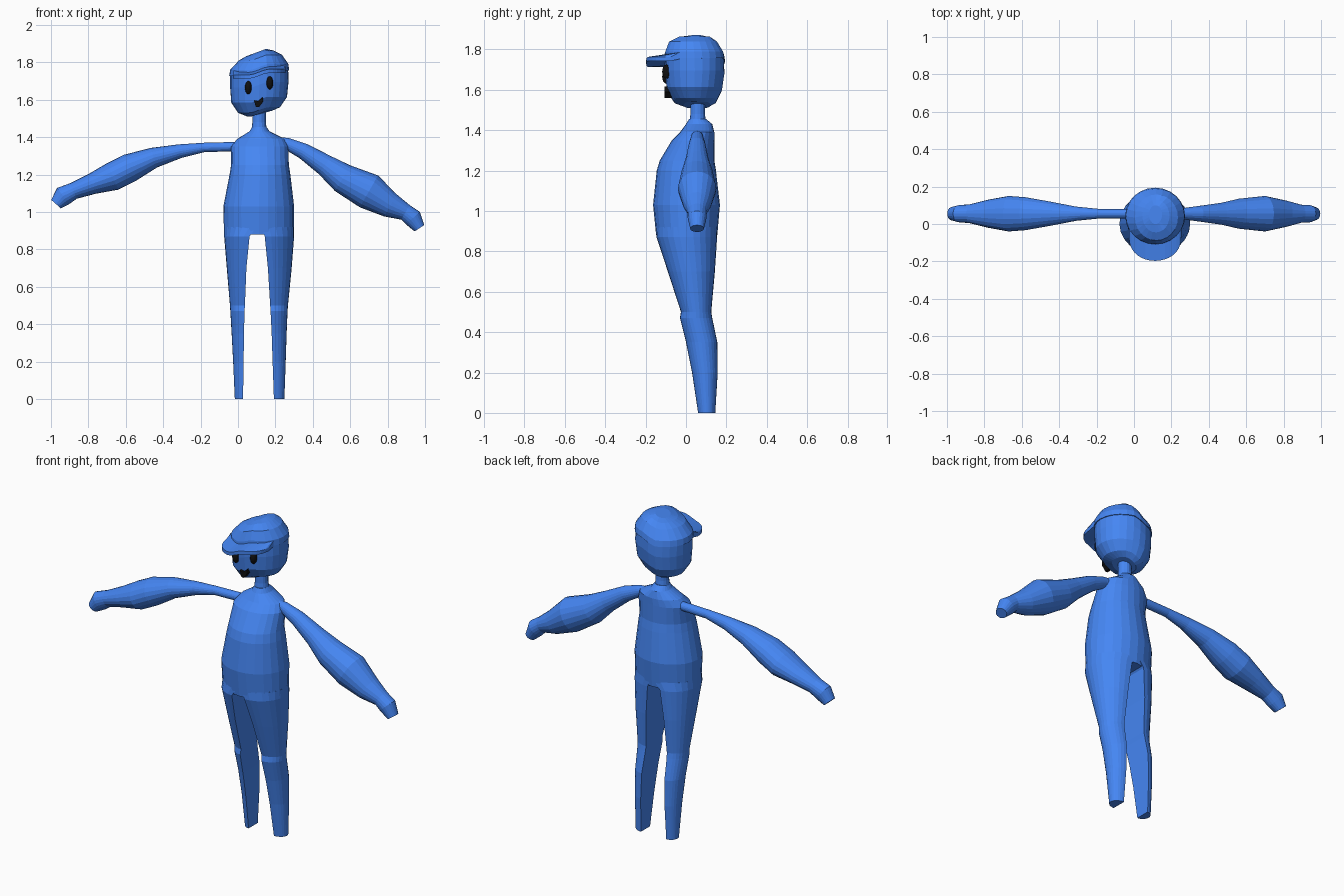
import bpy, bmesh, math
from mathutils import Vector, Matrix

CX = 0.113  # body centre line


def material(name, rgb):
    m = bpy.data.materials.new(name)
    m.diffuse_color = (*rgb, 1)
    return m


BLUE = material("blue", (0.06, 0.24, 0.9))
BLACK = material("black", (0.005, 0.005, 0.005))


def finish(name, bm, mat):
    bmesh.ops.recalc_face_normals(bm, faces=bm.faces)
    me = bpy.data.meshes.new(name)
    bm.to_mesh(me)
    bm.free()
    me.materials.append(mat)
    ob = bpy.data.objects.new(name, me)
    bpy.context.collection.objects.link(ob)
    return ob


def loft(name, rings, mat=BLUE):
    """Skin a list of equal-length closed rings and cap both ends."""
    bm = bmesh.new()
    rows = [[bm.verts.new(p) for p in r] for r in rings]
    n = len(rows[0])
    for a, b in zip(rows, rows[1:]):
        for i in range(n):
            j = (i + 1) % n
            bm.faces.new((a[i], a[j], b[j], b[i]))
    bm.faces.new(rows[0])
    bm.faces.new(rows[-1])
    return finish(name, bm, mat)


def skew(x):
    """The right half of the head sits slightly higher than the left."""
    return 0.015 * max(-1, min(1, (x - CX) / 0.04))


def oval(z, x0, x1, y0, y1, n=24, tilt=False):
    pts = []
    for i in range(n):
        a = math.tau * i / n
        x = (x0 + x1) / 2 + (x1 - x0) / 2 * math.cos(a)
        y = (y0 + y1) / 2 + (y1 - y0) / 2 * math.sin(a)
        pts.append((x, y, z + (skew(x) if tilt else 0)))
    return pts


# torso
loft("torso", [oval(*r) for r in [
    (0.88, -0.075, 0.30, -0.148, 0.155), (1.03, -0.078, 0.30, -0.163, 0.168),
    (1.20, -0.045, 0.28, -0.145, 0.148), (1.25, -0.037, 0.272, -0.13, 0.14),
    (1.35, -0.037, 0.268, -0.07, 0.14), (1.39, -0.005, 0.25, -0.03, 0.14),
    (1.43, 0.06, 0.17, 0.0, 0.13), (1.455, 0.078, 0.152, 0.015, 0.1)]])

# neck
loft("neck", [oval(z, CX - r, CX + r, 0.058 - r, 0.058 + r, 16)
              for z, r in [(1.43, 0.042), (1.48, 0.036), (1.56, 0.036)]])


# legs: D-shaped sections, flat on the inside
def leg_ring(z, outer, inner, y0, y1, n=14):
    pts = []
    for i in range(n + 1):
        a = -math.pi / 2 + math.pi * i / n
        pts.append((inner + (outer - inner) * math.cos(a),
                    (y0 + y1) / 2 + (y1 - y0) / 2 * math.sin(a), z))
    return pts


LEG_Y = [(0.92, -0.148, 0.155), (0.87, -0.146, 0.154), (0.70, -0.09, 0.143), (0.50, -0.025, 0.125),
         (0.47, -0.03, 0.13), (0.35, 0.0, 0.155), (0.20, 0.03, 0.157), (0.0, 0.06, 0.145)]
LEG_X = {
    "left_leg": [(-0.075, 0.10), (-0.074, 0.062), (-0.06, 0.045), (-0.043, 0.037),
                 (-0.041, 0.035), (-0.034, 0.032), (-0.026, 0.03), (-0.017, 0.027)],
    "right_leg": [(0.30, 0.125), (0.30, 0.143), (0.287, 0.16), (0.267, 0.172),
                  (0.265, 0.174), (0.26, 0.18), (0.255, 0.185), (0.248, 0.192)]}
for name, xs in LEG_X.items():
    loft(name, [leg_ring(z, o, i, a, b) for (z, a, b), (o, i) in zip(LEG_Y, xs)])


# arms: oval tubes along a path of (x, z, radius, depth radius)
def arm(name, path, n=20):
    rings = []
    for k, (x, z, r, ry) in enumerate(path):
        a, b = path[max(k - 1, 0)], path[min(k + 1, len(path) - 1)]
        t = Vector((b[0] - a[0], 0, b[1] - a[1])).normalized()
        side = Vector((-t.z, 0, t.x))
        rings.append([Vector((x, 0.055 + ry * math.cos(math.tau * i / n), z))
                      + side * r * math.sin(math.tau * i / n) for i in range(n)])
    loft(name, rings)


arm("left_arm", [(0.02, 1.35, 0.025, 0.025), (-0.18, 1.345, 0.025, 0.025),
                 (-0.31, 1.325, 0.037, 0.038), (-0.45, 1.29, 0.055, 0.065),
                 (-0.58, 1.235, 0.077, 0.088), (-0.67, 1.19, 0.077, 0.095),
                 (-0.78, 1.15, 0.056, 0.075), (-0.88, 1.112, 0.045, 0.05),
                 (-0.935, 1.085, 0.054, 0.046), (-0.973, 1.042, 0.034, 0.036)])
arm("right_arm", [(0.21, 1.37, 0.03, 0.028), (0.26, 1.365, 0.032, 0.03),
                  (0.35, 1.325, 0.043, 0.042), (0.465, 1.25, 0.058, 0.058),
                  (0.56, 1.18, 0.08, 0.08), (0.70, 1.11, 0.098, 0.095),
                  (0.815, 1.035, 0.068, 0.07), (0.895, 0.998, 0.045, 0.048),
                  (0.935, 0.967, 0.05, 0.047), (0.97, 0.913, 0.031, 0.034)])

# head
loft("head", [oval(*r, tilt=True) for r in [
    (1.525, 0.05, 0.18, -0.01, 0.12), (1.545, 0.0, 0.225, -0.06, 0.15),
    (1.60, -0.036, 0.262, -0.095, 0.178), (1.68, -0.042, 0.27, -0.103, 0.19),
    (1.76, -0.042, 0.268, -0.103, 0.188)]])

# cap crown
loft("cap_crown", [oval(*r, tilt=True) for r in [
    (1.742, -0.047, 0.273, -0.11, 0.194), (1.775, -0.042, 0.27, -0.107, 0.188),
    (1.825, 0.005, 0.235, -0.088, 0.158), (1.848, 0.045, 0.19, -0.045, 0.13),
    (1.858, 0.08, 0.15, 0.0, 0.10)]])

# cap visor: wedge sections swept across the forehead
sections = []
for i in range(17):
    a = math.pi * (0.02 + 0.96 * i / 16)
    x = CX - 0.14 * math.cos(a)
    y = -0.06 - 0.137 * math.sin(a) ** 0.8
    s = skew(x)
    sections.append([(x, -0.03, 1.738 + s), (x, y, 1.728 + s),
                     (x, y, 1.748 + s), (x, -0.03, 1.772 + s)])
loft("cap_visor", sections)

# eyes
for name, x, z in (("left_eye", 0.055, 1.665), ("right_eye", 0.17, 1.69)):
    bm = bmesh.new()
    bmesh.ops.create_uvsphere(bm, u_segments=16, v_segments=10, radius=1)
    bmesh.ops.transform(bm, verts=bm.verts, matrix=Matrix.Translation((x, -0.097, z))
                        @ Matrix.Diagonal((0.018, 0.021, 0.035, 1)))
    finish(name, bm, BLACK)

# mouth
lips = [(0.085, 1.598), (0.107, 1.593), (0.134, 1.617), (0.134, 1.59), (0.112, 1.56), (0.096, 1.56)]
loft("mouth", [[(x, y, z) for x, z in lips] for y in (-0.06, -0.106)], BLACK)
